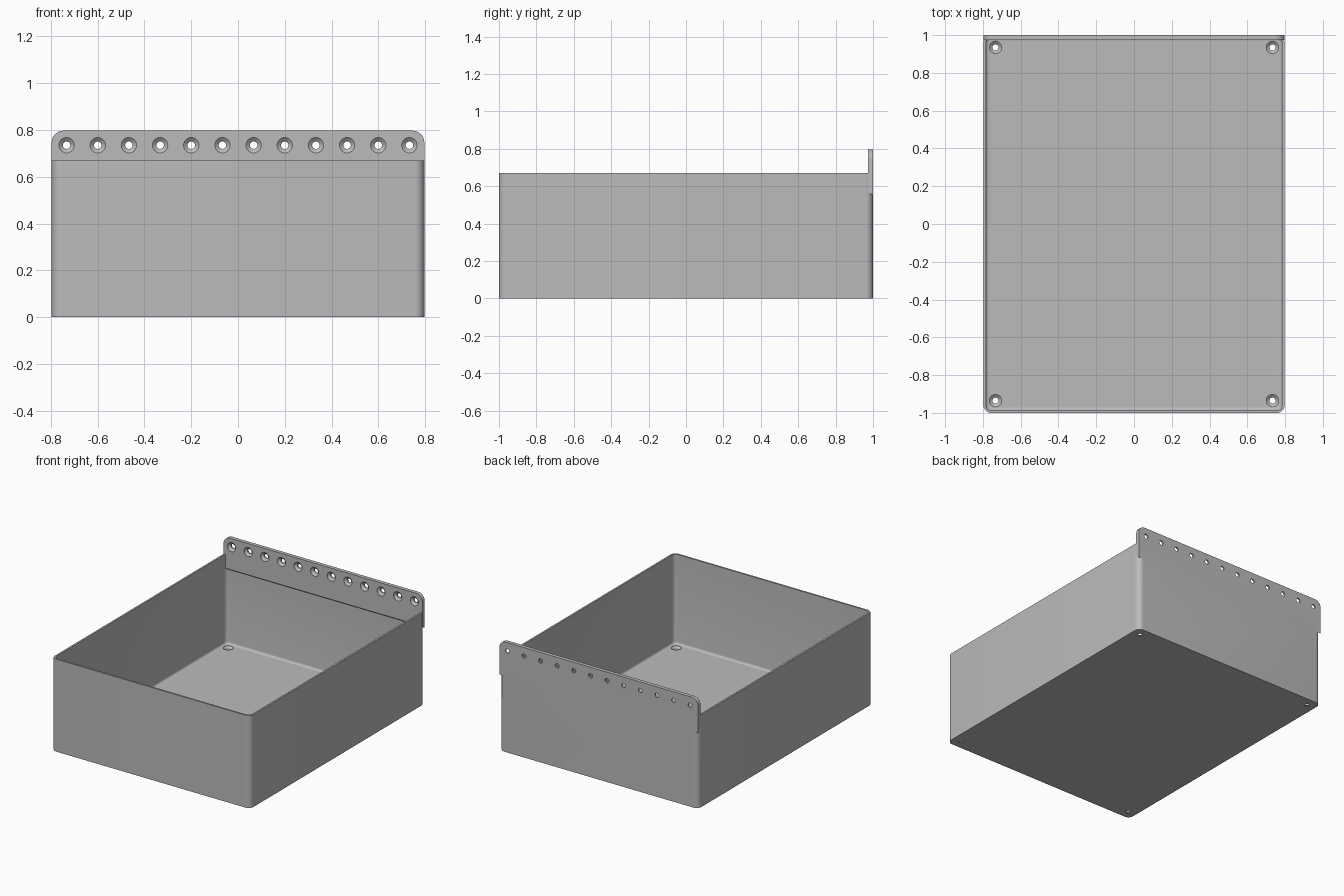
import bpy, bmesh, math
from mathutils import Matrix

if "Cube" in bpy.data.objects:
    bpy.data.objects.remove(bpy.data.objects["Cube"], do_unlink=True)

HX, HY, H = 0.797, 1.0, 0.67       # half width, half depth, bin height
WALL, FLOOR, R = 0.013, 0.02, 0.04
RAIL, TOP = 0.027, 0.797           # rail thickness and top height

grey = bpy.data.materials.new("plain grey")
grey.use_nodes = True
grey.diffuse_color = (0.5, 0.5, 0.5, 1)
grey.node_tree.nodes["Principled BSDF"].inputs["Base Color"].default_value = grey.diffuse_color


def make_object(name, bm):
    bmesh.ops.recalc_face_normals(bm, faces=bm.faces)
    mesh = bpy.data.meshes.new(name)
    bm.to_mesh(mesh)
    bm.free()
    mesh.materials.append(grey)
    obj = bpy.data.objects.new(name, mesh)
    bpy.context.collection.objects.link(obj)
    return obj


def arc(cx, cy, r, start, steps=8):
    """Quarter arc, counter-clockwise from the start angle."""
    return [(cx + r * math.cos(start + i * math.pi / 2 / steps),
             cy + r * math.sin(start + i * math.pi / 2 / steps)) for i in range(steps + 1)]


def ring(bm, inset, z):
    """Rounded rectangle, inset from the outer wall."""
    points = []
    for k, (sx, sy) in enumerate(((1, 1), (-1, 1), (-1, -1), (1, -1))):
        points += arc(sx * (HX - R), sy * (HY - R), R - inset, k * math.pi / 2)
    return [bm.verts.new((x, y, z)) for x, y in points]


def bridge(bm, a, b):
    for i in range(len(a)):
        j = (i + 1) % len(a)
        bm.faces.new((a[i], a[j], b[j], b[i]))


# Open bin: outer wall, rim, inner wall and a rounded joint with the floor
bm = bmesh.new()
fillet = 0.016
levels = [(0, 0), (0, H), (WALL, H)]
for i in range(6):
    a = i * math.pi / 10
    levels.append((WALL + fillet * (1 - math.cos(a)), FLOOR + fillet * (1 - math.sin(a))))
rings = [ring(bm, inset, z) for inset, z in levels]
for a, b in zip(rings, rings[1:]):
    bridge(bm, a, b)
bm.faces.new(rings[0])
bm.faces.new(rings[-1])
storage_bin = make_object("storage_bin", bm)

# Hanging rail: rounded top corners, sloping underside
bm = bmesh.new()
r = 0.05
outline = [(-HX, 0.55), (HX, 0.55)]
outline += arc(HX - r, TOP - r, r, 0) + arc(r - HX, TOP - r, r, math.pi / 2)
back = [bm.verts.new((x, HY, z)) for x, z in outline]
front = [bm.verts.new((x, HY - RAIL, z + (0.02 if z < 0.6 else 0))) for x, z in outline]
bridge(bm, back, front)
bm.faces.new(back)
bm.faces.new(front)
rail = make_object("hanging_rail", bm)


def screw_cutter(bm, matrix, depth):
    """Countersunk hole along local z, with the wide mouth at z = 0."""
    profile = [(0.033, 0.01), (0.033, -0.002), (0.016, -0.016), (0.016, -depth - 0.01)]
    loops = []
    for rad, z in profile:
        loops.append([bm.verts.new(matrix @ Matrix.Rotation(i * math.tau / 32, 4, 'Z')
                      @ Matrix.Translation((rad, 0, z)).to_translation()) for i in range(32)])
    for a, b in zip(loops, loops[1:]):
        bridge(bm, a, b)
    bm.faces.new(loops[0])
    bm.faces.new(loops[-1])


# Screw holes: a row in the rail, one in each floor corner
bm = bmesh.new()
for i in range(12):
    place = Matrix.Translation(((i - 5.5) * 0.1333, HY - RAIL, 0.735))
    screw_cutter(bm, place @ Matrix.Rotation(math.pi / 2, 4, 'X'), RAIL)
for sx in (-1, 1):
    for sy in (-1, 1):
        screw_cutter(bm, Matrix.Translation((sx * 0.733, sy * 0.935, FLOOR)), FLOOR)
cutter = make_object("screw_hole_cutter", bm)

# Fuse the rail to the bin and cut the holes
for tool, operation in ((rail, 'UNION'), (cutter, 'DIFFERENCE')):
    mod = storage_bin.modifiers.new(tool.name, 'BOOLEAN')
    mod.object, mod.operation, mod.solver = tool, operation, 'EXACT'
bpy.context.view_layer.objects.active = storage_bin
bpy.ops.object.select_all(action='DESELECT')
storage_bin.select_set(True)
for name in [m.name for m in storage_bin.modifiers]:
    bpy.ops.object.modifier_apply(modifier=name)
for helper in (rail, cutter):
    bpy.data.objects.remove(helper, do_unlink=True)
bpy.ops.object.shade_smooth_by_angle(angle=math.radians(30))
